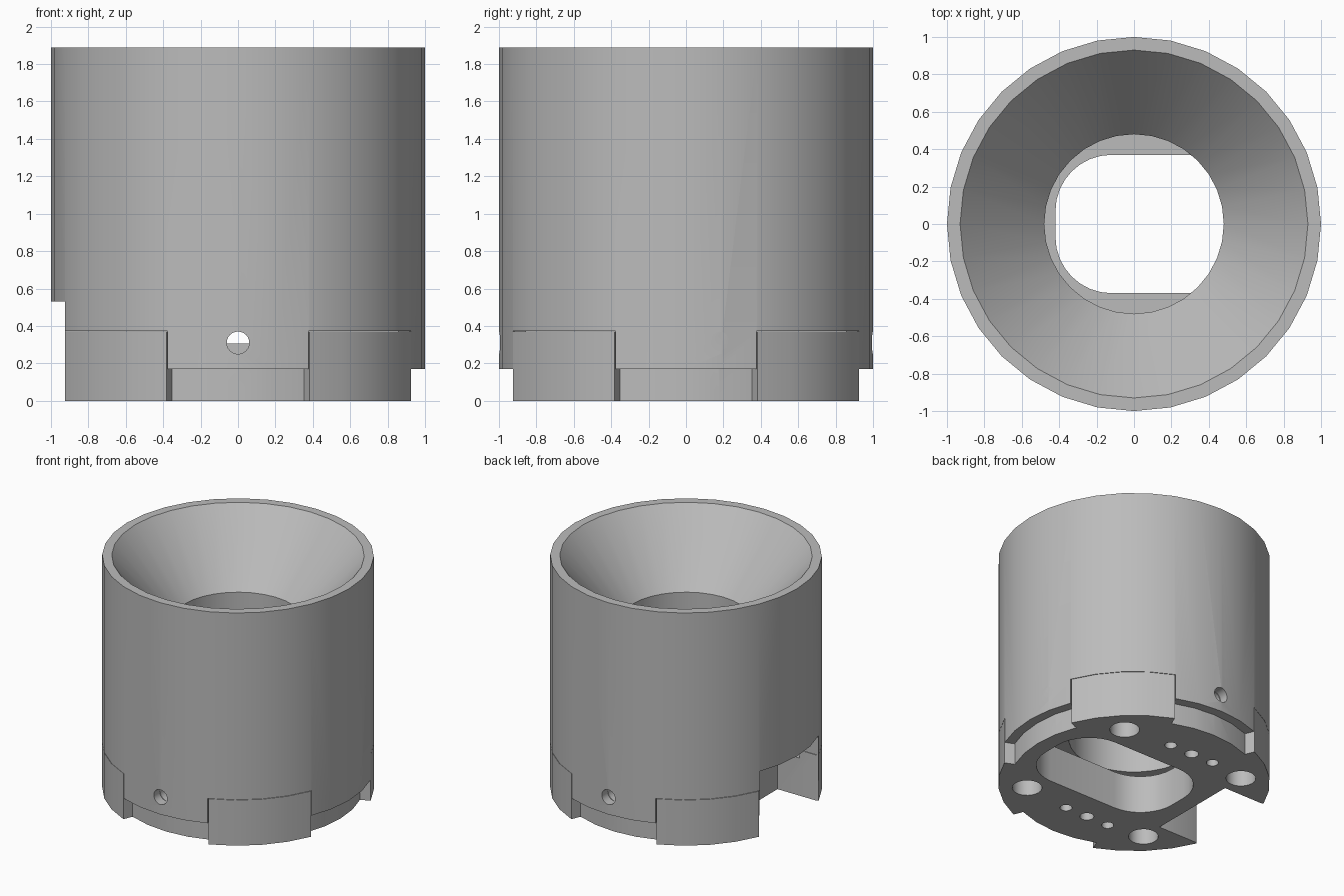
import bpy, bmesh
from math import sin, cos, radians, pi
from mathutils import Matrix, Vector

cube = bpy.data.objects.get("Cube")
if cube:
    bpy.data.objects.remove(cube)

grey = bpy.data.materials.new("matte grey")
grey.use_nodes = True
grey.diffuse_color = (0.5, 0.5, 0.5, 1)
grey.node_tree.nodes["Principled BSDF"].inputs["Base Color"].default_value = (0.5, 0.5, 0.5, 1)


def make(name, bm):
    bmesh.ops.recalc_face_normals(bm, faces=bm.faces)
    mesh = bpy.data.meshes.new(name)
    bm.to_mesh(mesh)
    bm.free()
    mesh.materials.append(grey)
    obj = bpy.data.objects.new(name, mesh)
    bpy.context.collection.objects.link(obj)
    return obj


def polar(r, deg):
    return r * cos(radians(deg)), r * sin(radians(deg))


def prism(name, outline, z0, z1):
    bm = bmesh.new()
    face = bm.faces.new([bm.verts.new((x, y, z0)) for x, y in outline])
    ext = bmesh.ops.extrude_face_region(bm, geom=[face])["geom"]
    verts = [v for v in ext if isinstance(v, bmesh.types.BMVert)]
    bmesh.ops.translate(bm, verts=verts, vec=(0, 0, z1 - z0))
    return make(name, bm)


def disc(r, cx=0, cy=0, n=32):
    return [(cx + r * cos(2 * pi * i / n), cy + r * sin(2 * pi * i / n)) for i in range(n)]


def lathe(name, profile, n=32):
    # closed ring profile swept about z
    bm = bmesh.new()
    rings = [[bm.verts.new((*polar(r, 360 * i / n), z)) for r, z in profile] for i in range(n)]
    m = len(profile)
    for i in range(n):
        a, b = rings[i], rings[(i + 1) % n]
        for j in range(m):
            k = (j + 1) % m
            bm.faces.new((a[j], b[j], b[k], a[k]))
    return make(name, bm)


def cut(target, cutter):
    mod = target.modifiers.new("cut", "BOOLEAN")
    mod.operation = "DIFFERENCE"
    mod.solver = "EXACT"
    mod.object = cutter
    bpy.context.view_layer.objects.active = target
    bpy.ops.object.modifier_apply(modifier=mod.name)


def drop(cutter):
    bpy.data.objects.remove(cutter)


# Funnel body with a thin skirt around the base
body = lathe("funnel_body", [(1, 0.17), (1, 1.89), (0.93, 1.89), (0.48, 1.37),
                             (0.48, 0.372), (0.925, 0.372), (0.925, 0.17)])

# Base plate outline: four tabs on the diagonals, recessed arcs between
outline = []
for k in range(4):
    outline += [polar(0.92, 90 * k - 22.5 + 11.25 * i) for i in range(5)]
    outline += [polar(1, 90 * k + 22.5 + 11.25 * i) for i in range(5)]
base = prism("base_plate", outline, 0, 0.37)

# Skirt slots that receive the tabs
for k in range(4):
    arc = [22.1 + 45.8 * i / 4 + 90 * k for i in range(5)]
    sector = [polar(0.9, a) for a in arc] + [polar(1.1, a) for a in reversed(arc)]
    slot = prism("tab_slot_cutter", sector, 0, 0.373)
    cut(body, slot)
    drop(slot)

# Shallow recess in the base top
recess = prism("recess_cutter", disc(0.85), 0.305, 0.5)
cut(base, recess)
drop(recess)

# Long rounded opening through the base
r = 0.3
corners = [(0.49, 0.07, 0), (-0.12, 0.07, 90), (-0.12, -0.07, 180), (0.49, -0.07, 270)]
rounded = []
for cx, cy, start in corners:
    for i in range(9):
        dx, dy = polar(r, start + 11.25 * i)
        rounded.append((cx + dx, cy + dy))
opening = prism("opening_cutter", rounded, -0.1, 0.35)
cut(base, opening)
drop(opening)

# Screw holes on the diagonals and two rows of small holes
holes = [(*polar(0.79, 45 + 90 * k), 0.11) for k in range(4)]
for side in (-1, 1):
    holes += [(0.15, 0.6 * side, 0.045), (-0.05, 0.6 * side, 0.052), (-0.25, 0.6 * side, 0.045)]
for x, y, rad in holes:
    hole = prism("hole_cutter", disc(rad, x, y, 24), -0.1, 0.34)
    cut(base, hole)
    drop(hole)

# Rectangular side notch through base and body
notch = prism("notch_cutter", [(-1.2, -0.375), (-0.56, -0.375), (-0.56, 0.375), (-1.2, 0.375)], -0.1, 0.53)
cut(base, notch)
cut(body, notch)
drop(notch)

# Radial pin holes through the skirt
for angle in (-90, 90, 10.4):
    bm = bmesh.new()
    bmesh.ops.create_cone(bm, cap_ends=True, segments=24, radius1=0.06, radius2=0.06, depth=0.3)
    axis = Vector((*polar(1, angle), 0))
    turn = axis.to_track_quat("Z", "Y").to_matrix().to_4x4()
    bm.transform(Matrix.Translation(axis * 0.98 + Vector((0, 0, 0.31))) @ turn)
    pin = make("pin_cutter", bm)
    cut(body, pin)
    cut(base, pin)
    drop(pin)

# Smooth walls, crisp edges
bpy.ops.object.select_all(action="DESELECT")
for obj in (body, base):
    obj.select_set(True)
bpy.context.view_layer.objects.active = body
bpy.ops.object.shade_smooth_by_angle(angle=radians(30))
